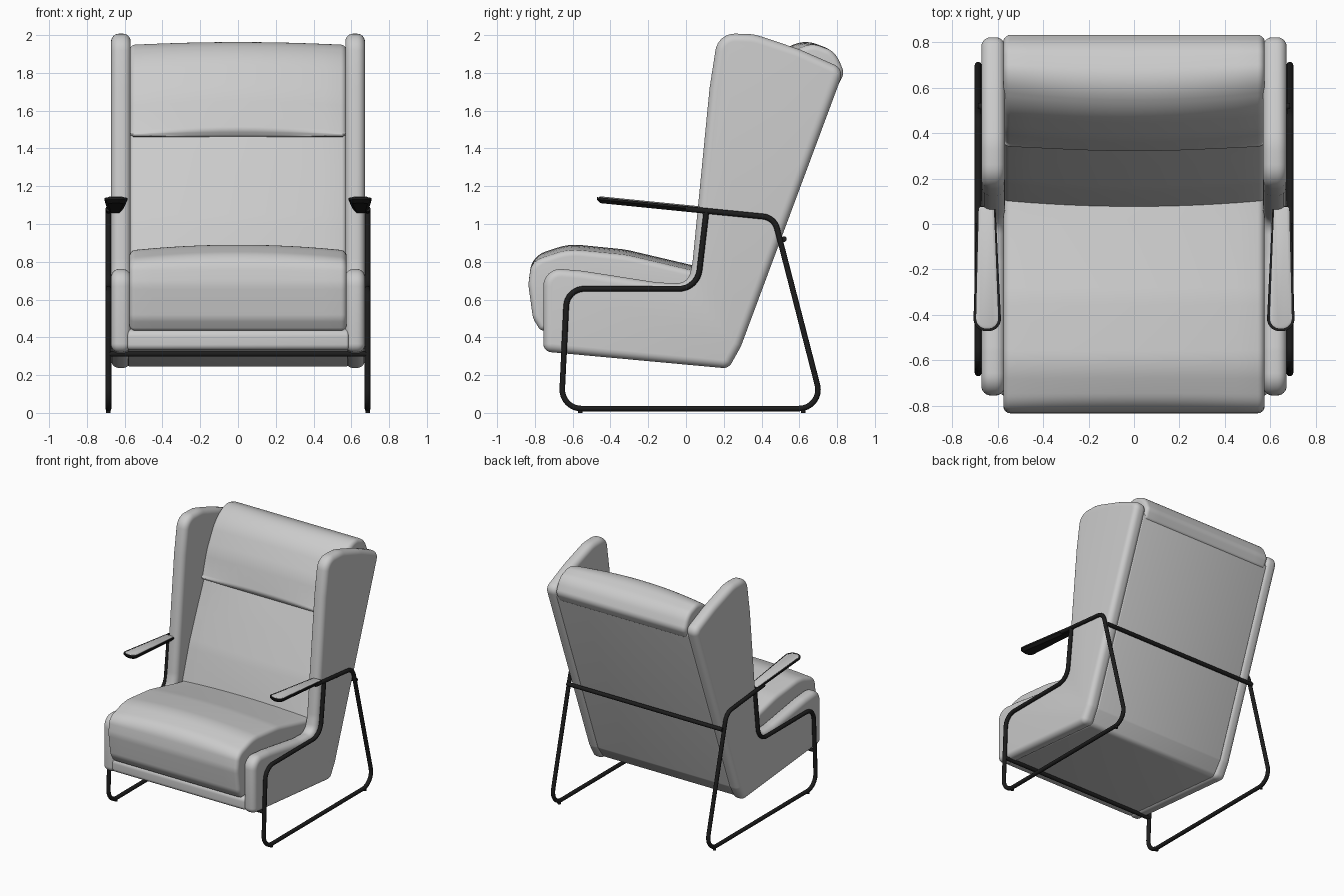
import bpy, bmesh, math
from mathutils import Vector

if "Cube" in bpy.data.objects:
    bpy.data.objects.remove(bpy.data.objects["Cube"])


def material(name, v):
    m = bpy.data.materials.new(name)
    m.diffuse_color = (v, v, v, 1)
    m.use_nodes = True
    m.node_tree.nodes["Principled BSDF"].inputs["Base Color"].default_value = m.diffuse_color
    return m


LEATHER = material("grey leather", 0.6)
BLACK = material("black metal", 0.012)


def fillet(pts, closed=True, n=8):
    """Round the corners of a polyline given as (a, b, radius)."""
    out = []
    for i, (a, b, r) in enumerate(pts):
        p = Vector((a, b))
        if r == 0 or (not closed and i in (0, len(pts) - 1)):
            out.append(p)
            continue
        u = Vector(pts[i - 1][:2]) - p
        v = Vector(pts[(i + 1) % len(pts)][:2]) - p
        half = u.angle(v) / 2
        if half > math.pi / 2 - 0.03:  # nearly straight
            out.append(p)
            continue
        t = min(r / math.tan(half), 0.48 * u.length, 0.48 * v.length)
        r = t * math.tan(half)
        u.normalize()
        v.normalize()
        c = p + (u + v).normalized() * (r / math.sin(half))
        s, e = p + u * t - c, p + v * t - c
        sweep = math.pi - 2 * half
        for k in range(n + 1):
            f = k / n
            d = (s * math.sin((1 - f) * sweep) + e * math.sin(f * sweep)) / math.sin(sweep)
            out.append(c + d)
    return out


def rings(x0, x1, r, n=6, mid=1):
    """(position, inset) pairs for a body with rounded ends."""
    arc = [(r * (1 - math.cos(k * math.pi / 2 / n)), r * (1 - math.sin(k * math.pi / 2 / n)))
           for k in range(n + 1)]
    res = [(x0 + d, i) for d, i in arc]
    a, b = x0 + r, x1 - r
    res += [(a + (b - a) * k / mid, 0) for k in range(1, mid)]
    return res + [(x1 - d, i) for d, i in reversed(arc)]


def loft(name, outline, sections, place, mat, crown=0, toward=(0, 1), span=0.57):
    """Skin a closed outline along an axis, with edge inset and optional crown."""
    area = sum(outline[i - 1].cross(p) for i, p in enumerate(outline))
    if area < 0:
        outline = outline[::-1]
    count = len(outline)
    inward = []
    for i, p in enumerate(outline):
        a = (p - outline[i - 1]).normalized()
        b = (outline[(i + 1) % count] - p).normalized()
        na, nb = Vector((-a.y, a.x)), Vector((-b.y, b.x))
        m = (na + nb).normalized()
        inward.append((m, 1 / max(0.4, m.dot(na))))
    d = Vector(toward).normalized()
    bm = bmesh.new()
    loops = []
    for h, inset in sections:
        loop = []
        for p, (m, k) in zip(outline, inward):
            drop = crown * (h / span) ** 2 * max(0, -m.dot(d))
            q = p + m * k * inset - d * drop
            loop.append(bm.verts.new(place(h, q.x, q.y)))
        loops.append(loop)
    for a, b in zip(loops, loops[1:]):
        for i in range(count):
            bm.faces.new((a[i - 1], a[i], b[i], b[i - 1]))
    bm.faces.new(loops[0][::-1])
    bm.faces.new(loops[-1])
    bmesh.ops.recalc_face_normals(bm, faces=bm.faces)
    me = bpy.data.meshes.new(name)
    bm.to_mesh(me)
    bm.free()
    me.polygons.foreach_set("use_smooth", [True] * len(me.polygons))
    me.set_sharp_from_angle(angle=math.radians(35))
    me.materials.append(mat)
    ob = bpy.data.objects.new(name, me)
    bpy.context.collection.objects.link(ob)
    return ob


def tube(name, pts, r=0.0155):
    cu = bpy.data.curves.new(name, 'CURVE')
    cu.dimensions = '3D'
    cu.bevel_depth = r
    cu.bevel_resolution = 3
    cu.use_fill_caps = True
    sp = cu.splines.new('POLY')
    sp.points.add(len(pts) - 1)
    for q, p in zip(sp.points, pts):
        q.co = (*p, 1)
    sp.use_smooth = True
    cu.materials.append(BLACK)
    ob = bpy.data.objects.new(name, cu)
    bpy.context.collection.objects.link(ob)


def across(h, y, z):
    return (h, y, z)


# Base and back shell
shell = fillet([(-0.755, 0.335, 0.03), (0.21, 0.243, 0.05), (0.285, 0.35, 0.05),
                (0.812, 1.77, 0.03), (0.70, 1.80, 0.03), (0.28, 0.65, 0.03), (-0.755, 0.435, 0.04)])
loft("base_and_back_shell", shell, rings(-0.585, 0.585, 0.012, 3), across, LEATHER)

# Seat cushion with waterfall front
seat = fillet([(-0.77, 0.435, 0.03), (-0.81, 0.50, 0.1), (-0.835, 0.68, 0.2), (-0.815, 0.83, 0.14),
               (-0.62, 0.895, 0.3), (-0.32, 0.865, 0.6), (0.02, 0.785, 0.5), (0.20, 0.75, 0.03),
               (0.20, 0.50, 0.03)])
loft("seat_cushion", seat, rings(-0.575, 0.575, 0.03, 5, 12), across, LEATHER, 0.03)

# Back cushion
back = fillet([(0.06, 0.72, 0.03), (0.155, 1.02, 0.8), (0.255, 1.26, 0.8), (0.36, 1.50, 0.03),
               (0.60, 1.60, 0.03), (0.28, 0.68, 0.03)])
loft("back_cushion", back, rings(-0.575, 0.575, 0.025, 5, 12), across, LEATHER, 0.035, (-1, 0.3))

# Headrest roll over the top
head = fillet([(0.345, 1.45, 0.03), (0.318, 1.50, 0.04), (0.375, 1.70, 0.5), (0.48, 1.90, 0.4),
               (0.62, 1.98, 0.25), (0.79, 1.915, 0.15), (0.838, 1.80, 0.06), (0.805, 1.735, 0.03),
               (0.60, 1.60, 0.05)])
loft("headrest", head, rings(-0.575, 0.575, 0.03, 5, 12), across, LEATHER, 0.045, (-0.8, 0.6))

# Outlines shared by both sides
side = fillet([(-0.755, 0.325, 0.045), (0.225, 0.235, 0.05), (0.29, 0.35, 0.08), (0.838, 1.82, 0.06),
               (0.60, 1.925, 0.5), (0.36, 2.005, 0.25), (0.17, 2.01, 0.14), (0.125, 1.72, 0.6),
               (0.035, 0.80, 0.3), (0.01, 0.685, 0.09), (-0.15, 0.69, 0.3), (-0.55, 0.752, 0.3),
               (-0.755, 0.77, 0.12)])
frame = fillet([(0.0, 1.08, 0), (0.467, 1.034, 0.085), (0.728, 0.023, 0.1), (-0.66, 0.023, 0.1),
                (-0.63, 0.657, 0.095), (0.06, 0.657, 0.11), (0.108, 1.068, 0)], closed=False)
arm = fillet([(0.583, -0.472, 0.055), (0.708, -0.472, 0.055), (0.692, 0.08, 0.015),
              (0.61, 0.08, 0.015)])
pad = fillet([(0.596, -0.460, 0.045), (0.696, -0.460, 0.045), (0.683, 0.075, 0.01),
              (0.617, 0.075, 0.01)])

for s, label in ((1, "right"), (-1, "left")):
    def outward(h, y, z):
        return (s * h, y, z)

    def sloped(h, x, y):
        return (s * x, y, 1.085 + h - 0.1 * (y - 0.1))

    # Wing and seat side in one padded panel
    loft(label + "_side_panel", side, rings(0.568, 0.672, 0.042, 6), outward, LEATHER)
    # Armrest: black tray with leather top
    loft(label + "_armrest_tray", arm, [(-0.03, 0.02), (-0.012, 0), (0.0, 0)], sloped, BLACK)
    loft(label + "_armrest_pad", pad, [(-0.005, 0), (0.002, 0), (0.006, 0.008)], sloped, LEATHER)
    # Bent tube frame
    tube(label + "_frame", [(s * 0.686, p.x, p.y) for p in frame])
    # Floor glides
    for y, end in ((-0.56, "front"), (0.62, "back")):
        tube(label + "_" + end + "_glide", [(s * 0.686, y, 0), (s * 0.686, y, 0.02)], 0.012)

# Cross bars joining the frames
tube("front_cross_bar", [(-0.686, -0.645, 0.312), (0.686, -0.645, 0.312)])
tube("back_cross_bar", [(-0.686, 0.518, 0.92), (0.686, 0.518, 0.92)])
